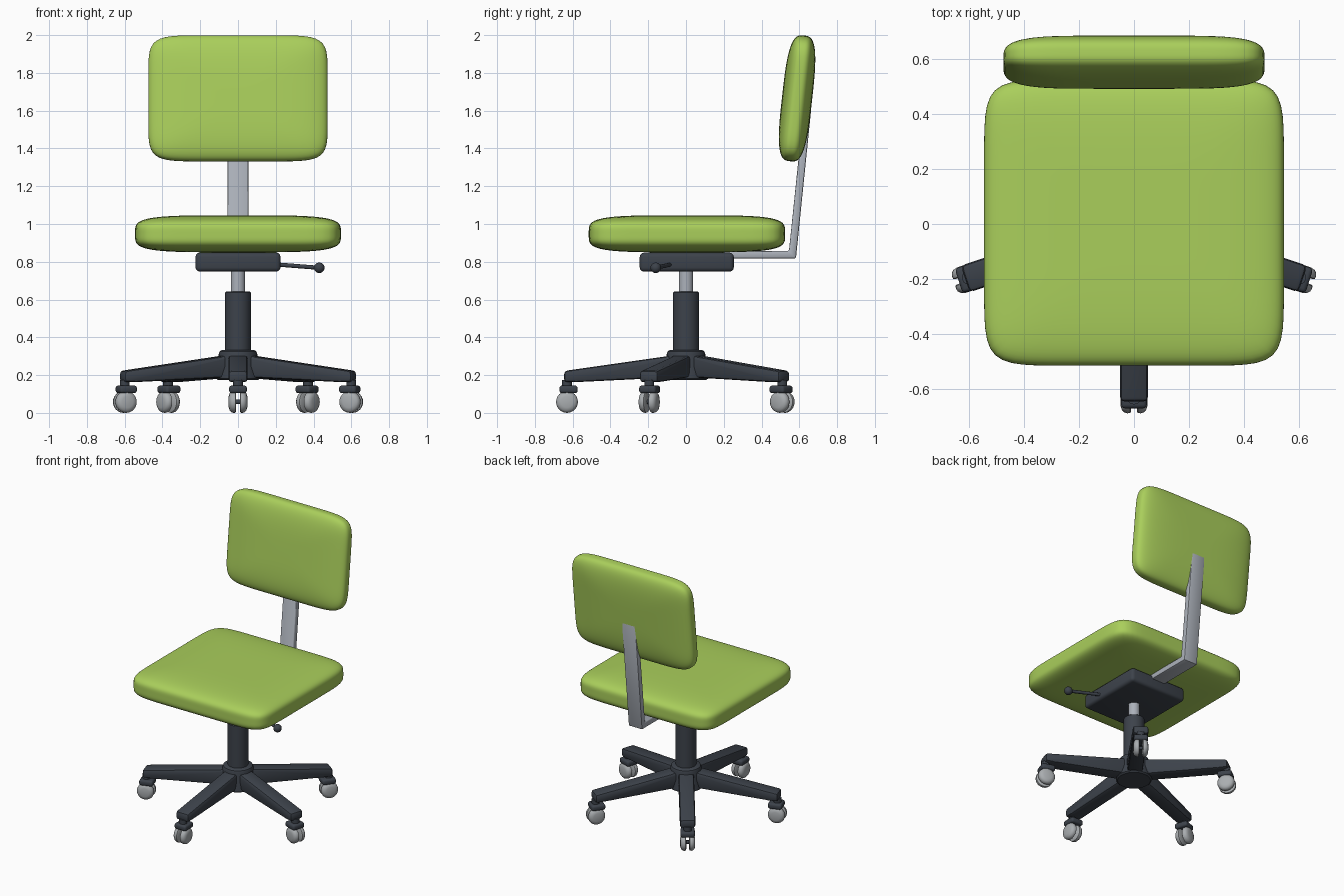
import bpy, bmesh, math
from mathutils import Matrix, Vector

if "Cube" in bpy.data.objects:
    bpy.data.objects.remove(bpy.data.objects["Cube"])


def material(name, rgb):
    m = bpy.data.materials.new(name)
    m.diffuse_color = (*rgb, 1)
    m.use_nodes = True
    m.node_tree.nodes["Principled BSDF"].inputs["Base Color"].default_value = m.diffuse_color
    return m


GREEN = material("green fabric", (0.40, 0.62, 0.105))
DARK = material("dark plastic", (0.046, 0.055, 0.070))
STEEL = material("steel", (0.41, 0.44, 0.49))
WHEEL = material("grey wheel", (0.40, 0.42, 0.435))


def finish(name, bm, mat, matrix=Matrix(), angle=35):
    """Turn a bmesh into a named, smooth-by-angle object."""
    bm.transform(matrix)
    bmesh.ops.recalc_face_normals(bm, faces=bm.faces)
    me = bpy.data.meshes.new(name)
    bm.to_mesh(me)
    bm.free()
    ob = bpy.data.objects.new(name, me)
    bpy.context.collection.objects.link(ob)
    me.materials.append(mat)
    bpy.ops.object.select_all(action='DESELECT')
    ob.select_set(True)
    bpy.context.view_layer.objects.active = ob
    bpy.ops.object.shade_smooth_by_angle(angle=math.radians(angle))
    return ob


def bevel(bm, width, segments=2):
    bmesh.ops.bevel(bm, geom=bm.edges[:], offset=width, segments=segments,
                    profile=0.5, affect='EDGES', clamp_overlap=True)


def cushion(name, half, n, m, matrix):
    """Pillowed slab: a gridded cube projected onto a superellipsoid."""
    bm = bmesh.new()
    bmesh.ops.create_cube(bm, size=2)
    bmesh.ops.subdivide_edges(bm, edges=bm.edges[:], cuts=23, use_grid_fill=True)
    for v in bm.verts:
        x, y, z = v.co
        outline = (abs(x) ** n + abs(y) ** n) ** (m / n)
        k = (outline + abs(z) ** m) ** (-1 / m)
        v.co = Vector((x * half[0], y * half[1], z * half[2])) * k
    return finish(name, bm, GREEN, matrix, 60)


def box(name, lo, hi, mat, width, matrix=Matrix()):
    bm = bmesh.new()
    bmesh.ops.create_cube(bm, size=1)
    for v in bm.verts:
        v.co = [(a + b) / 2 + c * (b - a) for a, b, c in zip(lo, hi, v.co)]
    bevel(bm, width, 3)
    return finish(name, bm, mat, matrix)


def lathe(name, profile, mat, matrix=Matrix(), sides=32):
    """Spin a (radius, height) profile round z and cap both ends."""
    bm = bmesh.new()
    rings = [[bm.verts.new((r * math.cos(math.tau * i / sides),
                            r * math.sin(math.tau * i / sides), z))
              for i in range(sides)] for r, z in profile]
    for a, b in zip(rings, rings[1:]):
        for i in range(sides):
            j = (i + 1) % sides
            bm.faces.new((a[i], a[j], b[j], b[i]))
    bm.faces.new(rings[0])
    bm.faces.new(rings[-1])
    return finish(name, bm, mat, matrix)


def extrude_profile(name, points, half_width, mat, width, matrix=Matrix()):
    """Extrude a (y, z) outline to both sides of x = 0."""
    bm = bmesh.new()
    face = bm.faces.new([bm.verts.new((-half_width, y, z)) for y, z in points])
    new = bmesh.ops.extrude_face_region(bm, geom=[face])["geom"]
    for v in new:
        if isinstance(v, bmesh.types.BMVert):
            v.co.x = half_width
    bmesh.ops.recalc_face_normals(bm, faces=bm.faces)
    bevel(bm, width)
    return finish(name, bm, mat, matrix)


# Seat and backrest cushions
cushion("seat", (0.545, 0.52, 0.098), 9, 4.2, Matrix.Translation((0, 0.005, 0.948)))
cushion("backrest", (0.475, 0.335, 0.080), 7.5, 3.2,
        Matrix.Translation((0, 0.588, 1.665)) @ Matrix.Rotation(math.radians(90 - 6.3), 4, 'X'))

# Bent steel strip carrying the backrest
extrude_profile("back_support",
                [(0.1, 0.817), (0.582, 0.817), (0.662, 1.60), (0.622, 1.60), (0.545, 0.857), (0.1, 0.857)],
                0.055, STEEL, 0.008)

# Mechanism under the seat, with its height lever
box("mechanism", (-0.225, -0.245, 0.748), (0.225, 0.253, 0.848), DARK, 0.022)
start, end = Vector((0.20, -0.08, 0.786)), Vector((0.43, -0.16, 0.768))
aim = (end - start).to_track_quat('Z', 'Y').to_matrix().to_4x4()
length = (end - start).length
lathe("lever_rod", [(0.011, 0), (0.011, length)], DARK, Matrix.Translation(start) @ aim, 12)
ball = bmesh.new()
bmesh.ops.create_uvsphere(ball, u_segments=16, v_segments=10, radius=0.028)
finish("lever_knob", ball, DARK, Matrix.Translation(end))

# Central column and hub
lathe("gas_piston", [(0.038, 0.60), (0.038, 0.77)], STEEL)
lathe("column_sleeve", [(0.068, 0.30), (0.068, 0.637), (0.062, 0.643)], DARK)
lathe("hub", [(0.108, 0.175), (0.118, 0.183), (0.118, 0.195), (0.102, 0.25),
              (0.102, 0.312), (0.097, 0.326), (0.085, 0.333)], DARK)

# Five-star base: arm plus twin-wheel caster on each spoke
WHEEL_PROFILE = [(0.050, 0.010), (0.057, 0.014), (0.058, 0.024),
                 (0.055, 0.035), (0.046, 0.044), (0.030, 0.049)]
for k in range(5):
    spoke = Matrix.Rotation(math.tau * k / 5, 4, 'Z')
    extrude_profile(f"base_arm_{k}",
                    [(-0.03, 0.19), (-0.03, 0.315), (-0.10, 0.30), (-0.645, 0.222), (-0.645, 0.163), (-0.58, 0.163)],
                    0.051, DARK, 0.016, spoke)
    caster = spoke @ Matrix.Translation((0, -0.63, 0))
    lathe(f"caster_stem_{k}", [(0.026, 0.13), (0.026, 0.175)], DARK, caster, 16)
    box(f"caster_hood_{k}", (-0.047, -0.04, 0.104), (0.047, 0.056, 0.145), DARK, 0.014, caster)
    axle = caster @ Matrix.Translation((0, 0, 0.058)) @ Matrix.Rotation(math.pi / 2, 4, 'Y')
    lathe(f"caster_axle_{k}", [(0.012, -0.02), (0.012, 0.02)], DARK, axle, 12)
    for side, turn in (("right", 0), ("left", math.pi)):
        lathe(f"caster_wheel_{side}_{k}", WHEEL_PROFILE, WHEEL,
              axle @ Matrix.Rotation(turn, 4, 'X'), 24)
